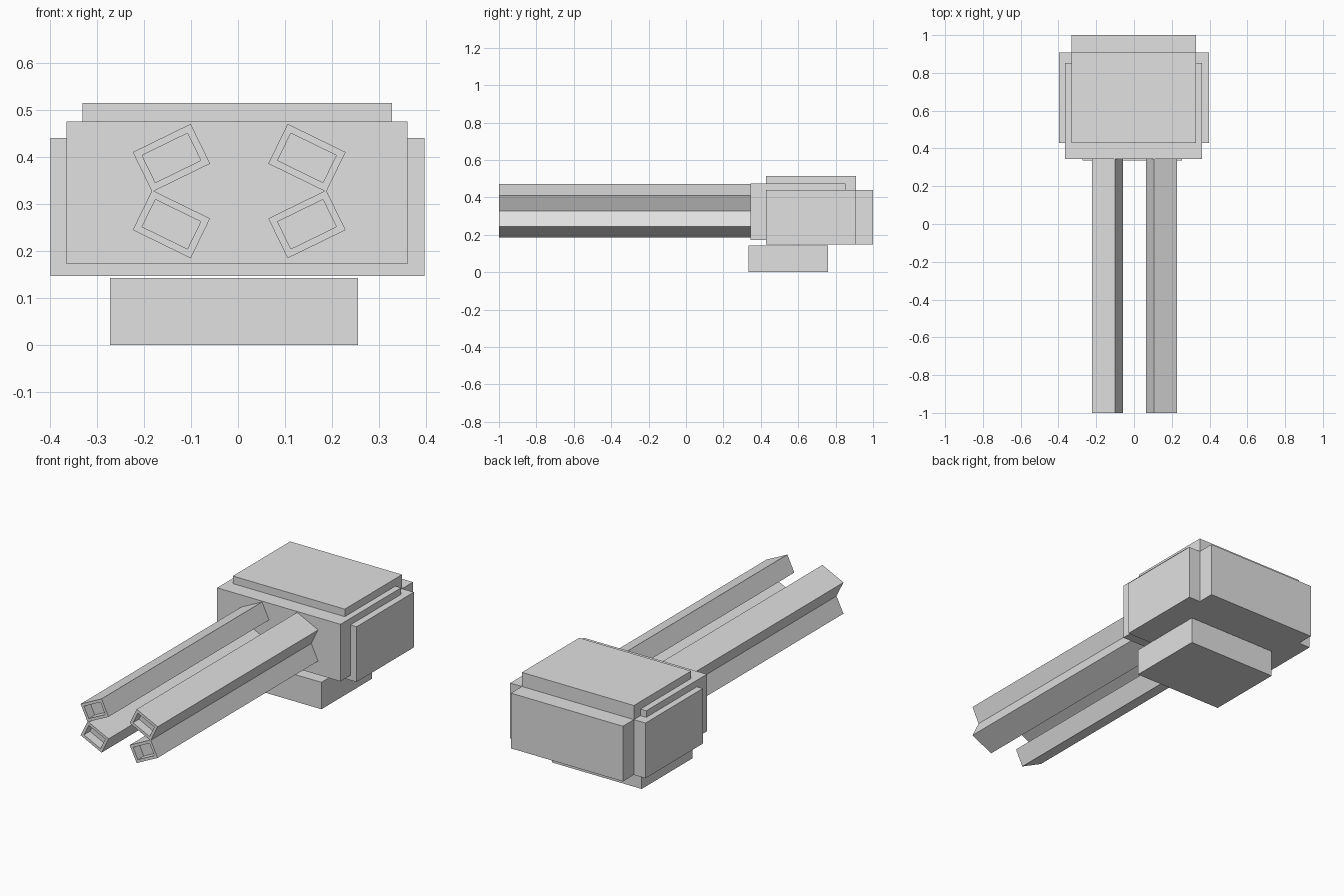
import bpy, bmesh, math
from mathutils import Matrix

if "Cube" in bpy.data.objects:
    bpy.data.objects.remove(bpy.data.objects["Cube"])

grey = bpy.data.materials.new("light_grey")
grey.diffuse_color = (0.75, 0.75, 0.75, 1)
grey.use_nodes = True
grey.node_tree.nodes["Principled BSDF"].inputs["Base Color"].default_value = grey.diffuse_color


def finish(name, bm):
    mesh = bpy.data.meshes.new(name)
    bm.to_mesh(mesh)
    bm.free()
    mesh.materials.append(grey)
    obj = bpy.data.objects.new(name, mesh)
    bpy.context.collection.objects.link(obj)
    return obj


def cube(lo, hi):
    bm = bmesh.new()
    size = [b - a for a, b in zip(lo, hi)]
    mid = [(a + b) / 2 for a, b in zip(lo, hi)]
    bmesh.ops.create_cube(bm, size=1, matrix=Matrix.Translation(mid) @ Matrix.Diagonal((*size, 1)))
    return bm


def box(name, x, y, z):
    return finish(name, cube((x[0], y[0], z[0]), (x[1], y[1], z[1])))


# Housing: a main block with wide, tall and long blocks crossing through it
box("housing", (-0.364, 0.36), (0.345, 0.853), (0.172, 0.475))
box("side_armour", (-0.398, 0.396), (0.428, 0.908), (0.147, 0.44))
box("top_armour", (-0.33, 0.327), (0.428, 0.908), (0.16, 0.515))
box("rear_armour", (-0.33, 0.327), (0.5, 1.0), (0.147, 0.44))

# Mounting base
box("base", (-0.272, 0.255), (0.335, 0.76), (0.0, 0.143))


# Square barrels, each with a recessed muzzle
def barrel(name, x, z, degrees):
    bm = cube((-0.0685, -1.0, -0.047), (0.0685, 0.36, 0.047))
    bm.normal_update()
    muzzle = [f for f in bm.faces if f.normal.y < -0.9]
    bmesh.ops.inset_region(bm, faces=muzzle, thickness=0.021)
    for v in muzzle[0].verts:
        v.co.y = -1.0
    hole = bmesh.ops.extrude_face_region(bm, geom=muzzle)["geom"]
    bmesh.ops.delete(bm, geom=muzzle, context='FACES')
    for v in hole:
        if isinstance(v, bmesh.types.BMVert):
            v.co.y += 0.05
    bmesh.ops.recalc_face_normals(bm, faces=bm.faces)
    turn = Matrix.Rotation(math.radians(-degrees), 4, 'Y')
    bm.transform(Matrix.Translation((x, 0, z)) @ turn)
    finish(name, bm)


for side, x, sign in (("left", -0.1415, 1), ("right", 0.1465, -1)):
    barrel(side + "_upper_barrel", x, 0.398, 26 * sign)
    barrel(side + "_lower_barrel", x, 0.257, -26 * sign)
